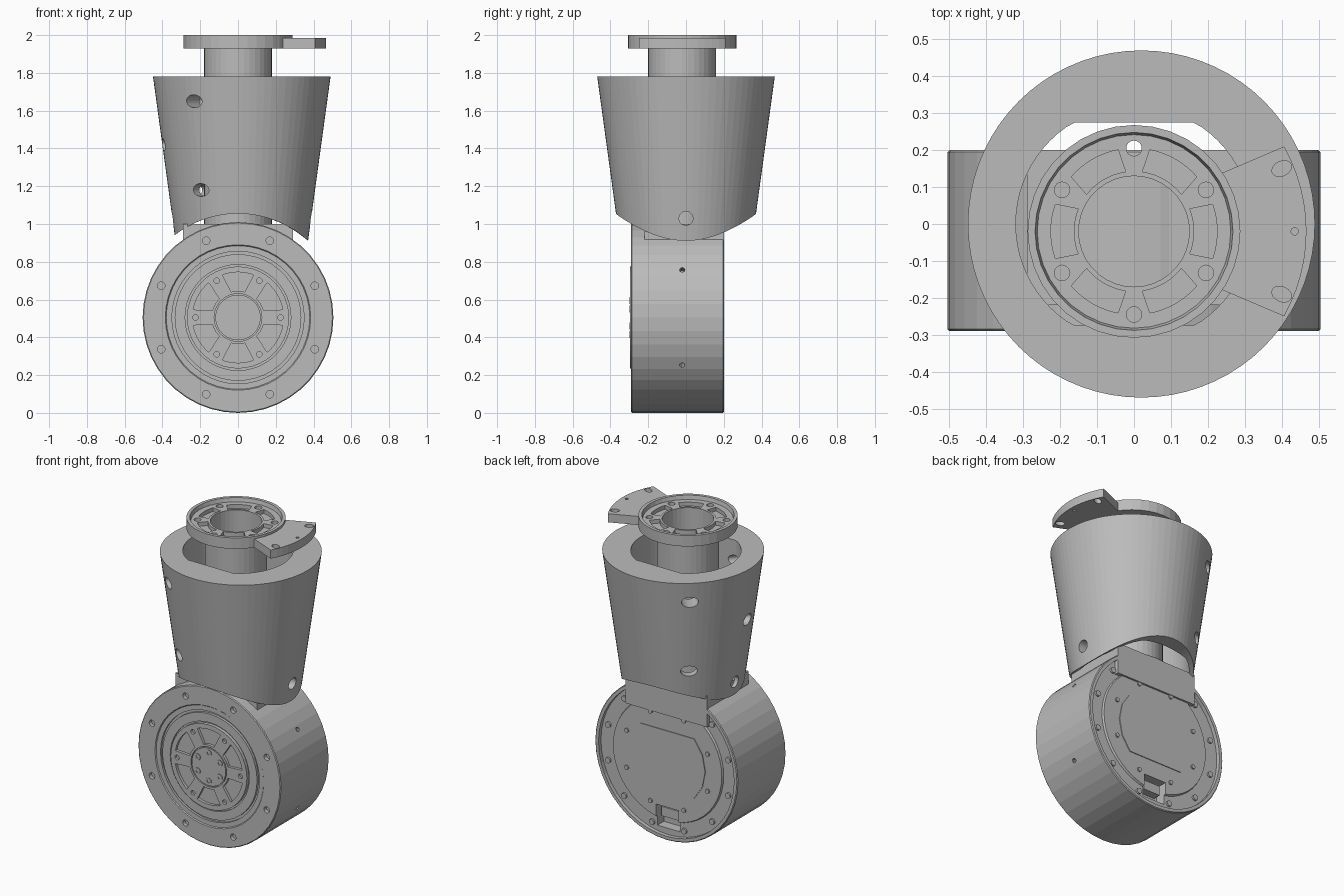
import bpy, bmesh
from math import cos, sin, pi, radians, sqrt
from mathutils import Matrix

old = bpy.data.objects.get("Cube")
if old:
    bpy.data.objects.remove(old, do_unlink=True)

grey = bpy.data.materials.new("machined grey")
grey.use_nodes = True
colour = (0.5, 0.5, 0.5, 1)
grey.diffuse_color = colour
grey.node_tree.nodes["Principled BSDF"].inputs["Base Color"].default_value = colour


def rot(deg, axis):
    return Matrix.Rotation(radians(deg), 4, axis)


def loft(bm, rings, matrix, loop=False):
    """Skin a list of rings; close the profile or cap both ends."""
    rows = [[bm.verts.new(matrix @ Matrix.Translation(p).translation) for p in r] for r in rings]
    n = len(rows[0])
    pairs = list(zip(rows, rows[1:]))
    if loop:
        pairs.append((rows[-1], rows[0]))
    else:
        bm.faces.new(rows[0])
        bm.faces.new(rows[-1])
    for a, b in pairs:
        for i in range(n):
            j = (i + 1) % n
            bm.faces.new((a[i], a[j], b[j], b[i]))


def finish(name, bm):
    bmesh.ops.recalc_face_normals(bm, faces=bm.faces[:])
    mesh = bpy.data.meshes.new(name)
    bm.to_mesh(mesh)
    bm.free()
    mesh.materials.append(grey)
    ob = bpy.data.objects.new(name, mesh)
    bpy.context.collection.objects.link(ob)
    return ob


def circle(r, n, cx=0, cy=0, stretch=1):
    return [(cx + r * cos(2 * pi * i / n), cy + stretch * r * sin(2 * pi * i / n)) for i in range(n)]


def polar(r, deg):
    return r * cos(radians(deg)), r * sin(radians(deg))


def sector(r0, r1, mid, half0, half1, n=8):
    t = [2 * i / n - 1 for i in range(n + 1)]
    return [polar(r0, mid + half0 * k) for k in t] + [polar(r1, mid - half1 * k) for k in t]


def rect(x0, x1, y0, y1):
    return [(x0, y0), (x1, y0), (x1, y1), (x0, y1)]


def lathe(name, profile, n, matrix, loop=False):
    bm = bmesh.new()
    loft(bm, [[(x, y, h) for x, y in circle(r, n)] for r, h in profile], matrix, loop)
    return finish(name, bm)


def prisms(name, items, matrix=Matrix()):
    """Each item: outline, bottom, top and an optional local matrix."""
    bm = bmesh.new()
    for pts, h0, h1, *local in items:
        m = matrix @ local[0] if local else matrix
        loft(bm, [[(x, y, h) for x, y in pts] for h in (h0, h1)], m)
    return finish(name, bm)


def cut(ob, items, matrix):
    cutter = prisms("cutter", items, matrix)
    cutter.hide_render = True
    mod = ob.modifiers.new("holes", 'BOOLEAN')
    mod.operation, mod.solver, mod.object = 'DIFFERENCE', 'EXACT', cutter
    bpy.context.view_layer.objects.active = ob
    bpy.ops.object.modifier_apply(modifier=mod.name)
    bpy.data.objects.remove(cutter, do_unlink=True)


def radial(deg, height):
    return Matrix.Translation((0, 0, height)) @ rot(deg, 'Z') @ rot(90, 'Y')


# Lower drum: local z points to the front
drum_frame = Matrix.Translation((0, 0, 0.505)) @ rot(90, 'X')
drum = lathe("lower_drum", [
    (0.12, 0.296), (0.12, 0.285), (0.126, 0.285), (0.126, 0.296), (0.27, 0.296),
    (0.27, 0.275), (0.28, 0.275), (0.28, 0.286), (0.335, 0.286), (0.335, 0.27),
    (0.35, 0.27), (0.35, 0.284), (0.38, 0.284), (0.385, 0.29), (0.5, 0.29),
    (0.505, 0.285), (0.505, -0.195), (0.5, -0.2), (0.48, -0.2), (0.48, -0.175),
    (0.39, -0.175), (0.385, -0.188)], 44, drum_frame)
holes = []
for k in range(6):
    holes.append((sector(0.14, 0.24, 30 + 60 * k, 15, 20), 0.278, 0.32))
    holes.append((circle(0.015, 12, *polar(0.225, 60 * k)), 0.28, 0.32))
for k in range(8):
    holes.append((circle(0.02, 14, *polar(0.44, 22.5 + 45 * k)), 0.265, 0.32))
for a in (-30, 30):
    holes.append((circle(0.014, 10), 0.47, 0.6, radial(a, 0.02)))
# Connector notches at the top and bottom of the back
for s in (0, 180):
    holes.append((rect(-0.08, 0.08, 0.3, 0.44), -0.3, -0.11, rot(s, 'Z')))
cut(drum, holes, drum_frame)

# Front hub bolts with sunken sockets
bolts = prisms("hub_bolts", [(circle(0.02, 14, *polar(0.09, 30 + 60 * k)), 0.29, 0.3)
                             for k in range(6)], drum_frame)
cut(bolts, [(circle(0.011, 6, *polar(0.09, 30 + 60 * k)), 0.293, 0.32)
            for k in range(6)], drum_frame)

# Back cover, screws and connectors
cover = sector(0.27, 0.27, 0, 45, 45, 4)[:5] + sector(0.27, 0.27, 180, 45, 45, 4)[:5]
prisms("back_cover", [(cover, -0.193, -0.18)], drum_frame)
prisms("back_screws",
       [(circle(0.018, 12, *polar(0.44, 15 + 30 * k)), -0.187, -0.17) for k in range(12)] +
       [(circle(0.014, 10, *polar(0.31, 22.5 + 45 * k)), -0.197, -0.18) for k in range(8)],
       drum_frame)
prisms("connectors", [(rect(-0.06, 0.06, 0.32, 0.38), -0.16, -0.1, rot(s, 'Z'))
                      for s in (0, 180)], drum_frame)

# Pedestal joining the drum to the neck
prisms("pedestal", [(rect(-0.29, 0.29, -0.22, 0.2), 0.8, 1.0)])

# Tapered sleeve with a saddle-shaped lower edge
SIDES = 72
outer_top, outer_low, inner_low, inner_top = [], [], [], []


def saddle(x):
    return 0.505 + sqrt(0.55 ** 2 - x * x)


for i in range(SIDES):
    a = 2 * pi * i / SIDES
    r = 0.36
    for _ in range(5):
        z = saddle(0.02 + r * cos(a))
        r = 0.47 - 0.137 * (1.78 - z)
    outer_top.append((0.02 + 0.47 * cos(a), 0.47 * sin(a), 1.78))
    outer_low.append((0.02 + r * cos(a), r * sin(a), z))
    x, y = 0.32 * cos(a), max(-0.275, min(0.275, 0.32 * sin(a)))
    inner_low.append((x, y, saddle(x)))
    inner_top.append((x, y, 1.78))
bm = bmesh.new()
loft(bm, [outer_top, outer_low, inner_low, inner_top], Matrix(), loop=True)
sleeve = finish("tapered_sleeve", bm)
oval = circle(0.034, 24, stretch=1.45)
round_hole = circle(0.037, 20)
cut(sleeve, [(oval, 0.2, 0.6, radial(a, z)) for a in (130, 236) for z in (1.65, 1.18)] +
    [(round_hole, 0.2, 0.6, radial(0, 1.03)), (round_hole, 0.2, 0.6, radial(180, 1.03)),
     (oval, 0.2, 0.6, radial(188, 1.42))], Matrix.Translation((0.02, 0, 0)))

# Hollow neck with the top flange
neck_frame = Matrix.Translation((0, -0.02, 0))
neck = lathe("neck_flange", [
    (0.15, 0.98), (0.18, 0.98), (0.18, 1.93), (0.288, 1.93), (0.288, 2.0),
    (0.268, 2.0), (0.262, 1.975), (0.15, 1.975)], 36, neck_frame, loop=True)
pockets = []
for k in range(6):
    pockets.append((sector(0.163, 0.225, 60 * k, 22, 19), 1.95, 2.05))
    pockets.append((circle(0.021, 16, *polar(0.225, 30 + 60 * k)), 1.9, 2.05))
cut(neck, pockets, neck_frame)

# Fan-shaped side tab
tab = prisms("side_tab", [(sector(0.275, 0.467, 0, 34, 29.5, 12), 1.93, 1.985)], neck_frame)
cut(tab, [(circle(0.02, 16, 0, 0, 1.4), 1.9, 2.05,
           Matrix.Translation((0.4, s * 0.17, 0)) @ rot(s * -65, 'Z')) for s in (-1, 1)] +
    [(circle(0.01, 10, 0.435, 0), 1.9, 2.05)], neck_frame)
